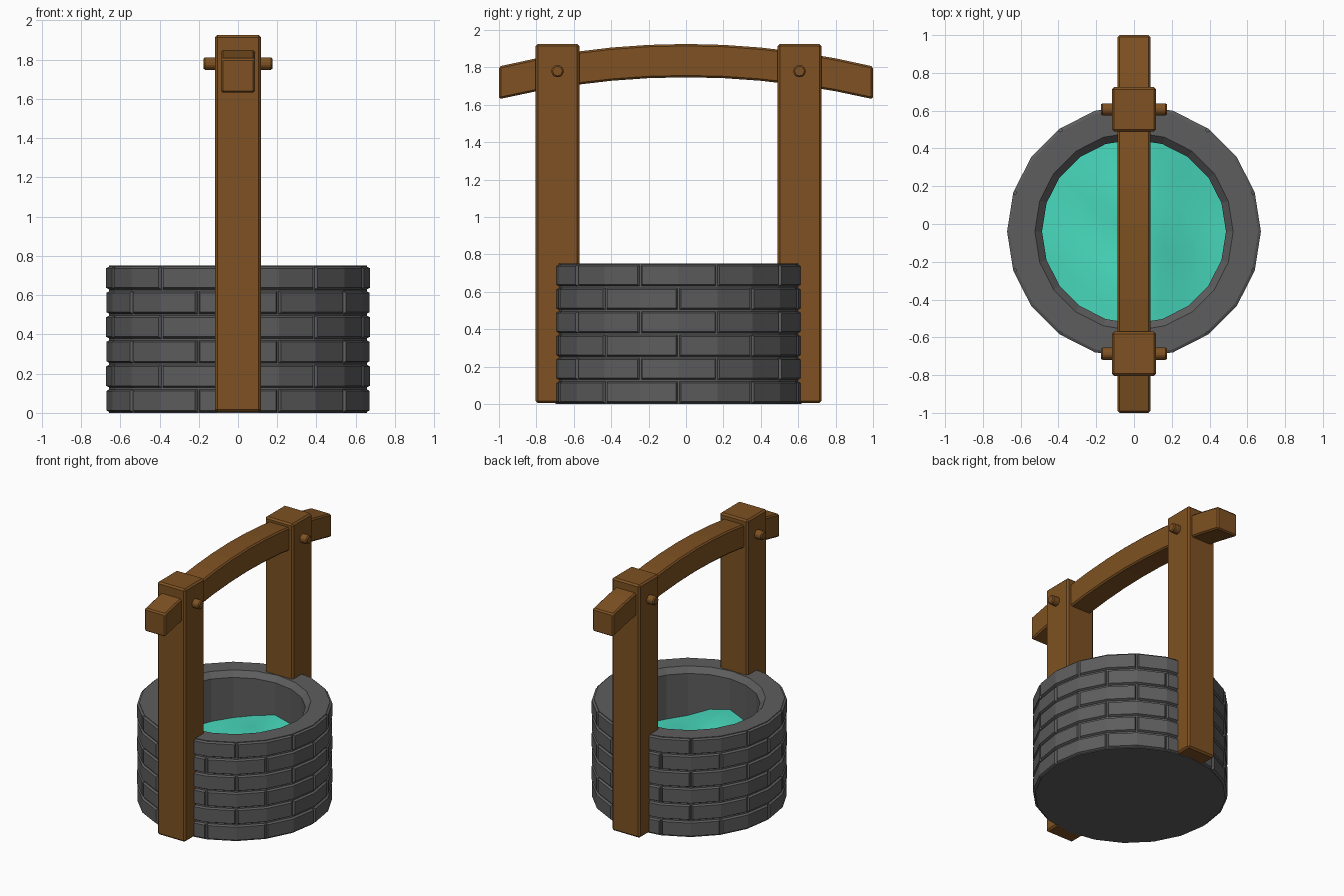
import bpy, bmesh, math
from math import sin, cos, pi

if "Cube" in bpy.data.objects:
    bpy.data.objects.remove(bpy.data.objects["Cube"])

SIDES, ROWS, ROW_H = 20, 6, 0.125
CY = -0.04                       # well and posts sit slightly off centre


def material(name, rgb):
    m = bpy.data.materials.new(name)
    m.diffuse_color = (*rgb, 1)
    m.use_nodes = True
    m.node_tree.nodes["Principled BSDF"].inputs["Base Color"].default_value = m.diffuse_color
    return m


stone = material("stone", (0.11, 0.11, 0.11))
wood = material("wood", (0.21, 0.083, 0.016))
teal = material("water", (0.065, 0.70, 0.51))


def finish(name, bm, mat, loc=(0, 0, 0), bevel=0):
    bmesh.ops.recalc_face_normals(bm, faces=bm.faces)
    me = bpy.data.meshes.new(name)
    bm.to_mesh(me)
    bm.free()
    me.materials.append(mat)
    ob = bpy.data.objects.new(name, me)
    ob.location = loc
    bpy.context.collection.objects.link(ob)
    if bevel:
        b = ob.modifiers.new("bevel", 'BEVEL')
        b.width, b.segments = bevel, 1
        b.limit_method, b.angle_limit = 'ANGLE', math.radians(30)
    return ob


def ring(bm, r, z):
    return [bm.verts.new((r * cos(2 * pi * i / SIDES), r * sin(2 * pi * i / SIDES), z))
            for i in range(SIDES)]


def bridge(bm, a, b):
    return [bm.faces.new((a[i], a[(i + 1) % SIDES], b[(i + 1) % SIDES], b[i]))
            for i in range(SIDES)]


# Well wall: a lathed shell with staggered bricks raised out of the mortar
R_MORTAR, R_BRICK = 0.657, 0.672
bm = bmesh.new()
profile = [(R_MORTAR, i * ROW_H) for i in range(ROWS + 1)]
profile += [(0.525, 0.75), (0.487, 0.71), (0.487, 0.1)]
rings = [ring(bm, r, z) for r, z in profile]
bands = [bridge(bm, a, b) for a, b in zip(rings, rings[1:])]
bm.faces.new(rings[0][::-1])
bm.faces.new(rings[-1])
bmesh.ops.recalc_face_normals(bm, faces=bm.faces)
for row in range(ROWS):
    for k in range(row % 2, SIDES + row % 2, 2):
        brick = [bands[row][k], bands[row][(k + 1) % SIDES]]
        for thickness in (0.005, 0.008):
            bmesh.ops.inset_region(bm, faces=brick, thickness=thickness, depth=0,
                                   use_boundary=True, use_even_offset=True)
        for v in {v for f in brick for v in f.verts}:
            v.co.x *= R_BRICK / R_MORTAR
            v.co.y *= R_BRICK / R_MORTAR
finish("well_wall", bm, stone, (0, CY, 0))

# Water: a rippled disc, higher along the middle
def water_z(x, y):
    ridge = 0.375 + 0.095 * math.exp(-(x / 0.24) ** 2)
    return ridge + 0.012 * sin(9 * x + 5 * y) * cos(8 * y)


bm = bmesh.new()
rings = [ring(bm, 0.489 * i / 6, 0) for i in range(6, 0, -1)]
for a, b in zip(rings, rings[1:]):
    bridge(bm, a, b)
centre = bm.verts.new((0, 0, 0))
for i in range(SIDES):
    bm.faces.new((rings[-1][i], rings[-1][(i + 1) % SIDES], centre))
for v in bm.verts:
    v.co.z = water_z(v.co.x, v.co.y)
for f in bm.faces:
    f.smooth = True
bmesh.ops.recalc_face_normals(bm, faces=bm.faces)
if centre.normal.z < 0 or sum(f.normal.z for f in bm.faces) < 0:
    bmesh.ops.reverse_faces(bm, faces=bm.faces)
finish("water", bm, teal, (0, CY, 0))

# Posts with a peg through each top
for side, y in (("front", CY - 0.647), ("back", CY + 0.647)):
    bm = bmesh.new()
    bmesh.ops.create_cube(bm, size=1)
    bmesh.ops.scale(bm, vec=(0.235, 0.235, 1.92), verts=bm.verts)
    finish(side + "_post", bm, wood, (0, y, 0.965), 0.012)

    bm = bmesh.new()
    bmesh.ops.create_cone(bm, cap_ends=True, segments=8, radius1=0.035,
                          radius2=0.035, depth=0.35)
    peg = finish(side + "_peg", bm, wood, (0, y, 1.78), 0.008)
    peg.rotation_euler = (0, pi / 2, 0)

# Arched crossbeam
bm = bmesh.new()
N, W = 10, 0.087
sections = []
for i in range(N + 1):
    y = -1 + 2 * i / N
    top, low = 1.925 - 0.12 * y * y, 1.747 - 0.117 * y * y
    sections.append([bm.verts.new((x, y, z)) for x, z in
                     ((-W, low), (W, low), (W, top), (-W, top))])
for a, b in zip(sections, sections[1:]):
    for j in range(4):
        bm.faces.new((a[j], a[(j + 1) % 4], b[(j + 1) % 4], b[j]))
bm.faces.new(sections[0])
bm.faces.new(sections[-1])
finish("crossbeam", bm, wood, bevel=0.01)
